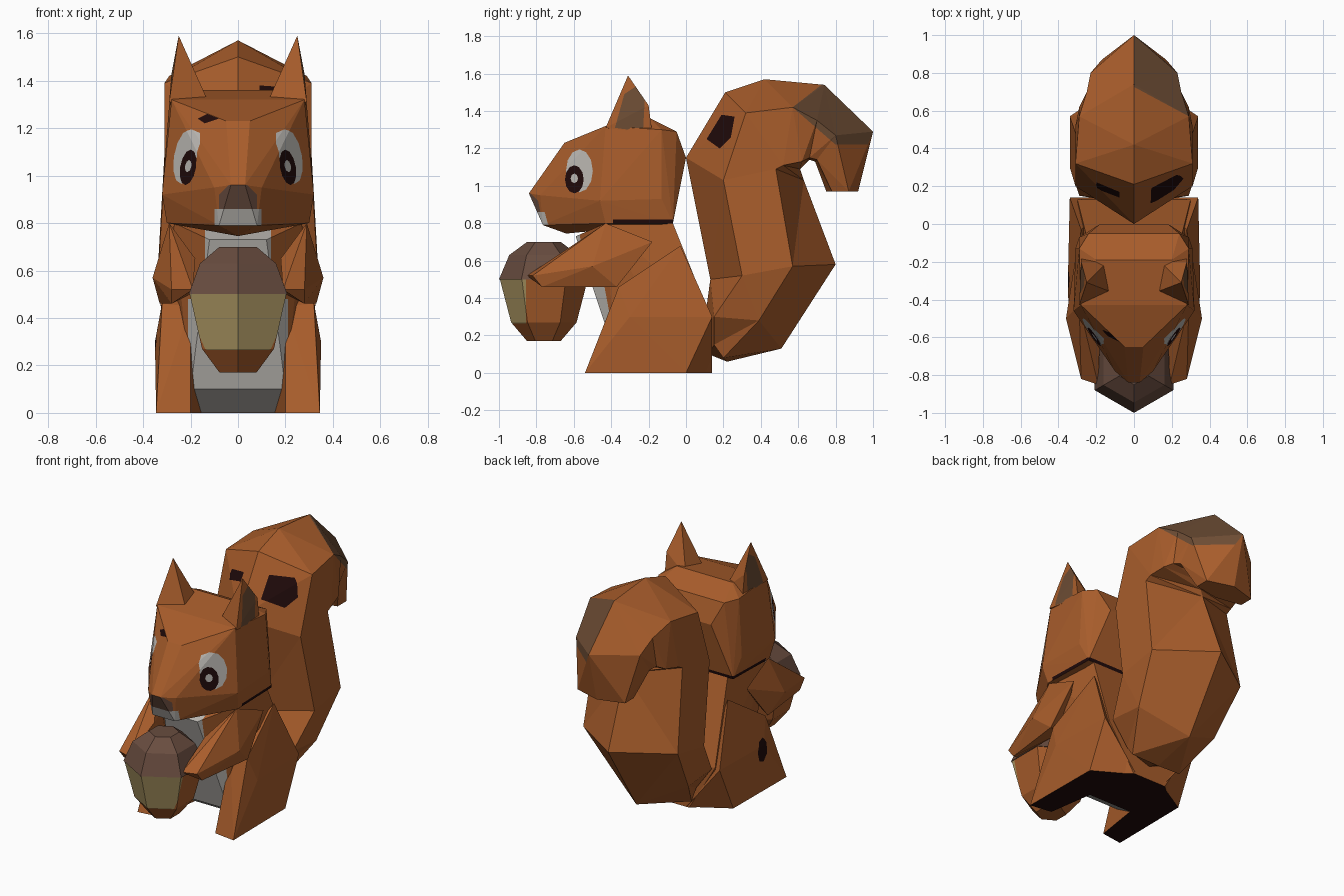
import bpy, bmesh, math
from mathutils import Vector

if "Cube" in bpy.data.objects:
    bpy.data.objects.remove(bpy.data.objects["Cube"])

# Palette: index of each colour is its material slot
COLOURS = {
    "fur_orange": (0.39, 0.108, 0.024),
    "off_white": (0.50, 0.48, 0.45),
    "cap_brown": (0.14, 0.073, 0.05),
    "nut_olive": (0.40, 0.30, 0.12),
    "dark_marking": (0.014, 0.003, 0.003),
    "dusky_brown": (0.15, 0.072, 0.034),
}
MATS = []
for mat_name, rgb in COLOURS.items():
    m = bpy.data.materials.new(mat_name)
    m.diffuse_color = (*rgb, 1)
    m.use_nodes = True
    m.node_tree.nodes["Principled BSDF"].inputs["Base Color"].default_value = m.diffuse_color
    MATS.append(m)
FUR, WHITE, BROWN, OLIVE, DARK, DUSKY = range(6)


def hull(points, joined=True):
    """Faceted solid: one hull across x = 0, or a mirrored pair of hulls."""
    bm = bmesh.new()
    left = [(-x, y, z) for x, y, z in points]
    for group in ([points + left] if joined else [points, left]):
        vs = [bm.verts.new(p) for p in group]
        bmesh.ops.convex_hull(bm, input=vs)
    bmesh.ops.delete(bm, geom=[v for v in bm.verts if not v.link_faces], context='VERTS')
    bmesh.ops.remove_doubles(bm, verts=bm.verts[:], dist=1e-4)
    bmesh.ops.recalc_face_normals(bm, faces=bm.faces[:])
    return bm


def loft(rings):
    """Skin rings of equal length and close both ends."""
    bm = bmesh.new()
    rows = [[bm.verts.new(p) for p in r] for r in rings]
    n = len(rows[0])
    for a, b in zip(rows, rows[1:]):
        for i in range(n):
            bm.faces.new((a[i], a[(i + 1) % n], b[(i + 1) % n], b[i]))
    bm.faces.new(rows[0])
    bm.faces.new(rows[-1])
    bmesh.ops.triangulate(bm, faces=bm.faces[:])
    bmesh.ops.recalc_face_normals(bm, faces=bm.faces[:])
    return bm


def paint(bm, poly, mat, axis='x', side=0):
    """Cut a convex outline into the surface along an axis and colour the inside.
    axis x: outline in (y, z), outward sides; axis y: outline in (x, z), front."""
    to3 = (lambda a, b: Vector((0, a, b))) if axis == 'x' else (lambda a, b: Vector((a, 0, b)))
    edges = list(zip(poly, poly[1:] + poly[:1]))
    for (a, b), (c, d) in edges:
        geom = bm.verts[:] + bm.edges[:] + bm.faces[:]
        bmesh.ops.bisect_plane(bm, geom=geom, dist=1e-5, plane_co=to3(a, b),
                               plane_no=to3(d - b, a - c))
    bm.normal_update()
    for f in bm.faces:
        p = f.calc_center_median()
        u, v = (p.y if axis == 'x' else p.x), p.z
        turn = [(c - a) * (v - b) - (d - b) * (u - a) for (a, b), (c, d) in edges]
        inside = min(turn) > 0 or max(turn) < 0
        facing = f.normal.x * p.x > 0.005 if axis == 'x' else f.normal.y < -0.1
        if inside and facing and p.x * side >= 0:
            f.material_index = mat


def oval(cu, cv, ru, rv, n=12):
    return [(cu + ru * math.cos(2 * math.pi * i / n), cv + rv * math.sin(2 * math.pi * i / n))
            for i in range(n)]


def box(u0, u1, v0, v1):
    return [(u0, v0), (u1, v0), (u1, v1), (u0, v1)]


def finish(name, bm):
    me = bpy.data.meshes.new(name)
    for m in MATS:
        me.materials.append(m)
    bm.to_mesh(me)
    bm.free()
    bpy.context.collection.objects.link(bpy.data.objects.new(name, me))


# Head with eyes, nose, muzzle and neck line
head = hull([(0.03, -0.84, 0.96), (0.10, -0.78, 0.95), (0.08, -0.765, 0.79),
             (0.0, -0.64, 0.745), (0.32, -0.46, 0.92), (0.30, -0.43, 0.80),
             (0.05, -0.65, 1.23), (0.28, -0.43, 1.32), (0.2, -0.19, 1.36),
             (0.29, -0.13, 1.30), (0.24, -0.05, 1.29), (0.31, -0.13, 0.93),
             (0.18, 0.0, 1.15), (0.29, -0.07, 0.80)])
paint(head, oval(-0.57, 1.08, 0.072, 0.115), WHITE)
paint(head, oval(-0.597, 1.035, 0.05, 0.075), DARK)
paint(head, oval(-0.597, 1.04, 0.02, 0.026, 8), WHITE)
paint(head, [(-0.08, 0.86), (0.08, 0.86), (0.08, 0.92), (0.04, 0.96), (-0.04, 0.96), (-0.08, 0.92)],
      BROWN, 'y')
paint(head, box(-0.1, 0.1, 0.79, 0.86), WHITE, 'y')
paint(head, [(-0.17, 1.24), (-0.14, 1.22), (-0.08, 1.24), (-0.13, 1.26)], DARK, 'y')
paint(head, box(-0.39, 0.05, 0.80, 0.82), DARK)
for f in head.faces:
    p = f.calc_center_median()
    if 0.801 < p.z < 0.82 and p.y > -0.39:
        f.material_index = DARK
finish("head", head)

# Ears with dusky outer patch
ears = hull([(0.12, -0.36, 1.30), (0.29, -0.43, 1.31), (0.28, -0.18, 1.28),
             (0.14, -0.20, 1.30), (0.25, -0.31, 1.59), (0.28, -0.20, 1.43)], joined=False)
paint(ears, [(-0.38, 1.31), (-0.23, 1.29), (-0.22, 1.47), (-0.27, 1.53), (-0.33, 1.49)], DUSKY)
finish("ears", ears)

# Torso with white chest and belly
torso = hull([(0.27, -0.43, 0.80), (0.25, -0.07, 0.80), (0.12, -0.59, 0.73),
              (0.14, -0.47, 0.45), (0.2, -0.41, 0.28), (0.2, -0.38, 0.10),
              (0.2, -0.22, 0.0), (0.28, 0.0, 0.0), (0.12, 0.14, 0.0), (0.3, 0.13, 0.30)])
for f in torso.faces:
    if f.normal.z < -0.95:
        f.material_index = DARK
paint(torso, box(-0.14, 0.14, 0.44, 0.77), WHITE, 'y')
paint(torso, box(-0.21, 0.21, 0.001, 0.48), WHITE, 'y')
finish("torso", torso)

# Hind legs with dark soles
legs = hull([(0.345, -0.54, 0.0), (0.2, -0.52, 0.0), (0.34, 0.0, 0.0), (0.1, 0.14, 0.0),
             (0.34, 0.14, 0.30), (0.35, -0.30, 0.30), (0.2, -0.36, 0.45),
             (0.32, -0.36, 0.46), (0.28, -0.03, 0.68)], joined=False)
for f in legs.faces:
    if f.normal.z < -0.95:
        f.material_index = DARK
paint(legs, oval(-0.29, 0.27, 0.05, 0.08, 7), DARK, side=-1)
finish("hind_legs", legs)

# Arms reaching to the acorn
finish("arms", hull([(0.29, -0.43, 0.80), (0.31, -0.18, 0.70), (0.36, -0.50, 0.57),
                     (0.33, -0.37, 0.46), (0.28, -0.77, 0.46), (0.19, -0.85, 0.52),
                     (0.28, -0.82, 0.52), (0.18, -0.60, 0.65), (0.2, -0.42, 0.50)],
                    joined=False))


# Acorn: six-sided nut and cap, a corner pointing forward
def hexes(profile):
    return [[(r * math.sin(i * math.pi / 3), -0.76 - r * math.cos(i * math.pi / 3), z)
             for i in range(6)] for r, z in profile]


nut = loft(hexes([(0.235, 0.50), (0.175, 0.27), (0.09, 0.17)]))
paint(nut, box(-1.05, -0.855, 0.265, 0.50), OLIVE)
finish("acorn_nut", nut)
cap = loft(hexes([(0.24, 0.50), (0.185, 0.63), (0.09, 0.70)]))
for f in cap.faces:
    f.material_index = BROWN
finish("acorn_cap", cap)

# Tail: each ring is half width, front ridge, front side, back side, back ridge in (y, z)
TAIL = [
    (0.18, (0.12, 0.10), (0.15, 0.15), (0.20, 0.08), (0.22, 0.06)),
    (0.29, (0.10, 0.28), (0.15, 0.30), (0.39, 0.28), (0.51, 0.13)),
    (0.34, (0.13, 0.50), (0.30, 0.52), (0.57, 0.57), (0.80, 0.58)),
    (0.31, (0.00, 1.15), (0.20, 1.03), (0.48, 1.09), (0.63, 1.03)),
    (0.31, (0.21, 1.50), (0.32, 1.39), (0.52, 1.11), (0.61, 1.09)),
    (0.29, (0.42, 1.57), (0.57, 1.42), (0.62, 1.13), (0.64, 1.12)),
    (0.25, (0.74, 1.54), (0.70, 1.35), (0.66, 1.15), (0.66, 1.14)),
    (0.23, (1.00, 1.29), (0.80, 1.27), (0.70, 1.14), (0.69, 1.13)),
    (0.17, (0.92, 0.97), (0.87, 0.97), (0.78, 0.97), (0.75, 0.97)),
]
tail = loft([[(0, *f), (w, *fs), (w, *bs), (0, *b), (-w, *bs), (-w, *fs)]
             for w, f, fs, bs, b in TAIL])
paint(tail, [(0.11, 1.25), (0.18, 1.20), (0.24, 1.26), (0.26, 1.37), (0.19, 1.38)], DARK, side=1)
paint(tail, [(0.14, 1.31), (0.19, 1.27), (0.22, 1.33), (0.17, 1.36)], DARK, side=-1)
paint(tail, [(0.57, 1.42), (0.80, 1.22), (0.99, 1.22), (1.02, 1.30), (0.75, 1.56)], DUSKY, side=1)
finish("tail", tail)
